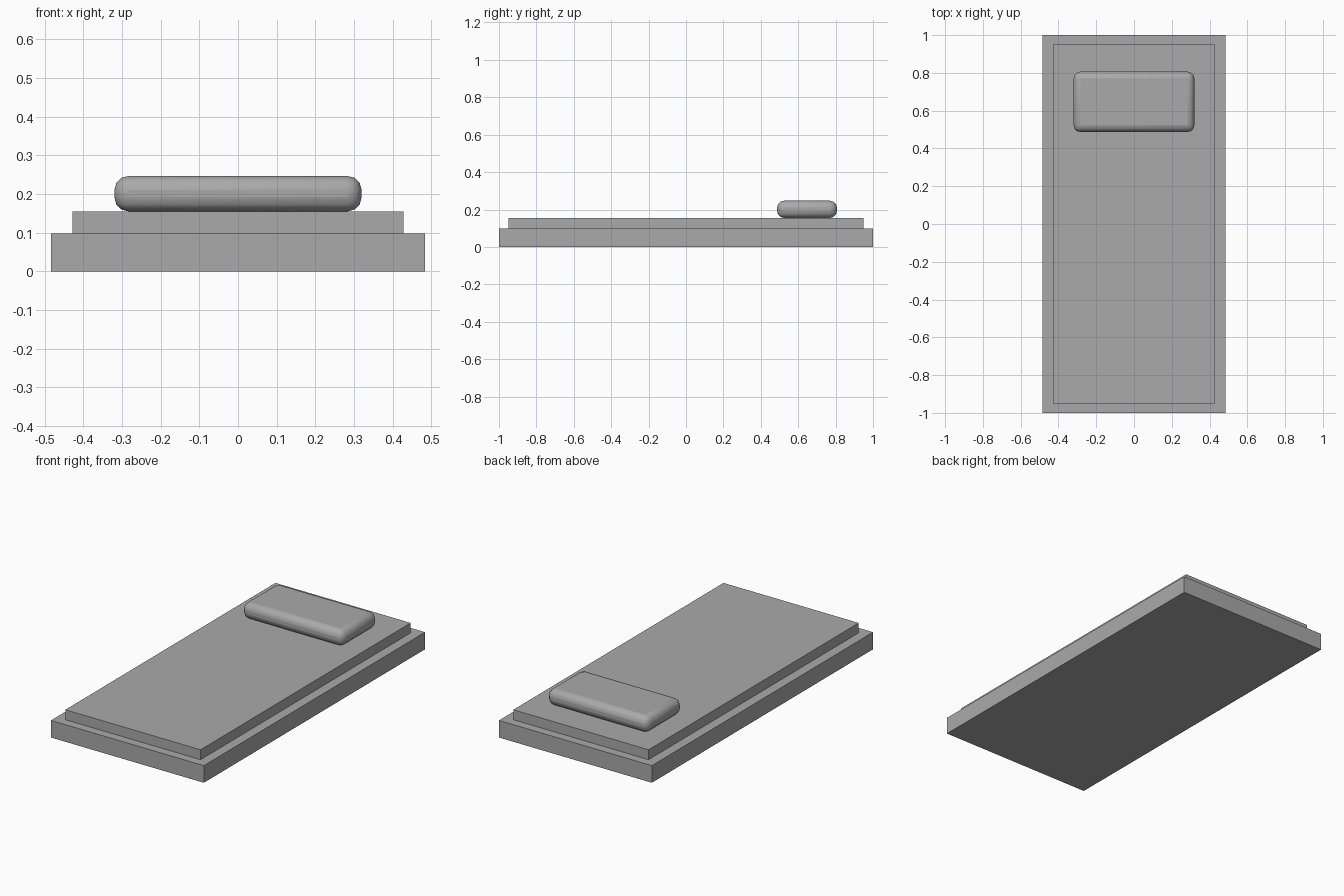
import bpy
import math

cube = bpy.data.objects.get("Cube")
if cube:
    bpy.data.objects.remove(cube, do_unlink=True)

grey = bpy.data.materials.new("plain grey")
grey.use_nodes = True
colour = (0.4, 0.4, 0.4, 1)
grey.diffuse_color = colour
grey.node_tree.nodes["Principled BSDF"].inputs["Base Color"].default_value = colour


def box(name, size, y, bottom):
    """Box of the given size resting at height bottom."""
    bpy.ops.mesh.primitive_cube_add(size=1, location=(0, y, bottom + size[2] / 2))
    obj = bpy.context.object
    obj.name = name
    obj.scale = size
    bpy.ops.object.transform_apply(location=False, rotation=False, scale=True)
    obj.data.materials.append(grey)
    return obj


# Bed base and the mattress on it
box("bed_base", (0.968, 2, 0.098), 0, 0)
box("mattress", (0.856, 1.9, 0.057), 0, 0.098)

# Soft rounded pillow at the head end
pillow = box("pillow", (0.64, 0.32, 0.092), 0.647, 0.155)
bevel = pillow.modifiers.new("rounded_edges", "BEVEL")
bevel.width = 0.037
bevel.segments = 3
bpy.ops.object.shade_smooth_by_angle(angle=math.radians(40))
